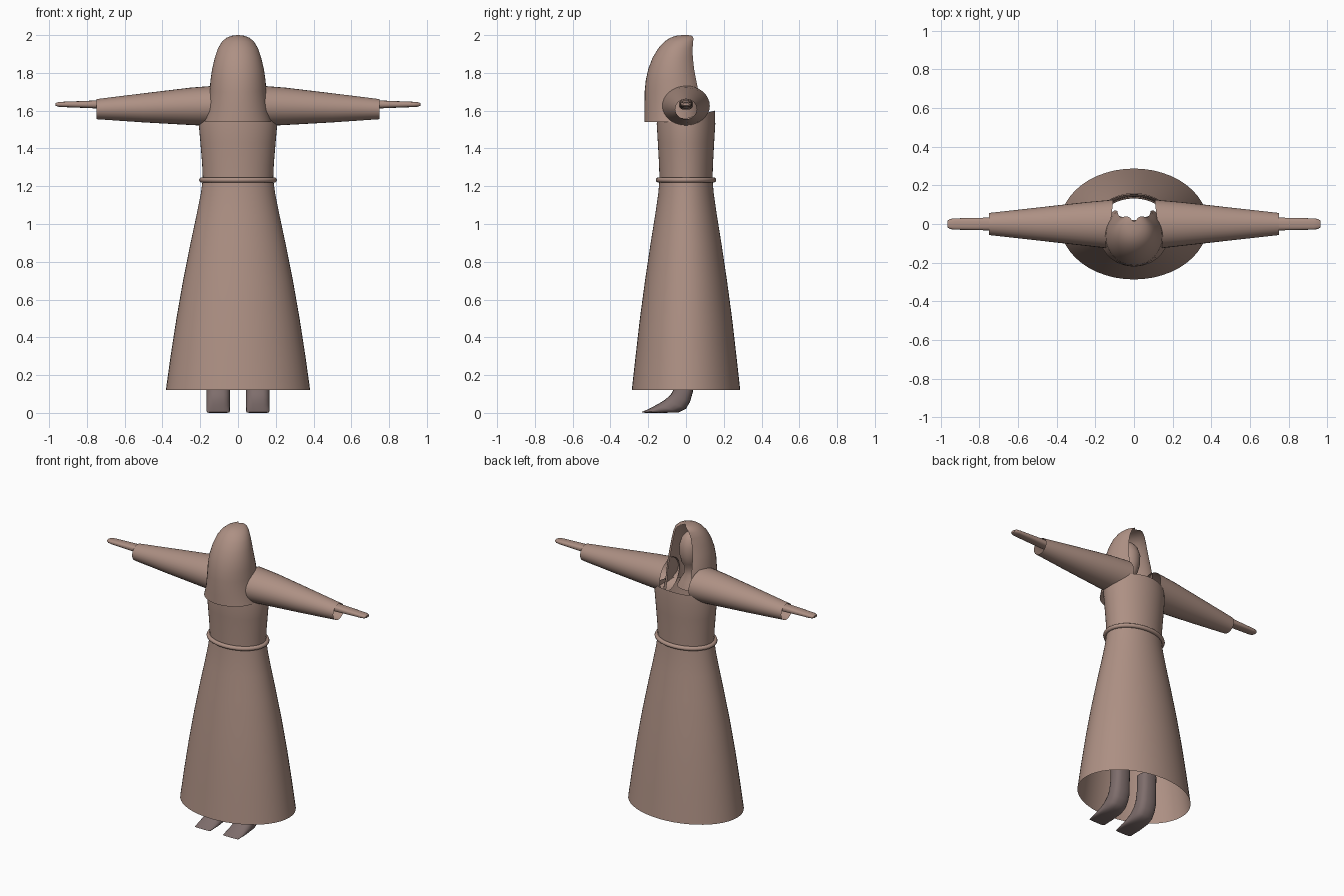
import bpy, bmesh, math
from math import sin, cos, pi, radians

if "Cube" in bpy.data.objects:
    bpy.data.objects.remove(bpy.data.objects["Cube"])


def material(name, rgb):
    m = bpy.data.materials.new(name)
    m.diffuse_color = (*rgb, 1)
    m.use_nodes = True
    m.node_tree.nodes["Principled BSDF"].inputs["Base Color"].default_value = m.diffuse_color
    return m


CLOTH = material("dusty_brown_cloth", (0.42, 0.28, 0.23))
LEATHER = material("dark_grey_brown_leather", (0.21, 0.155, 0.15))


def loft(name, rings, mat, closed=True, cap_start=False, cap_end=False, angle=40):
    """Skin a list of equal-length point rings."""
    bm = bmesh.new()
    vs = [[bm.verts.new(p) for p in r] for r in rings]
    n = len(rings[0])
    for a, b in zip(vs, vs[1:]):
        for i in range(n if closed else n - 1):
            j = (i + 1) % n
            bm.faces.new((a[i], a[j], b[j], b[i]))
    if cap_start:
        bm.faces.new(vs[0][::-1])
    if cap_end:
        bm.faces.new(vs[-1])
    bmesh.ops.recalc_face_normals(bm, faces=bm.faces)
    me = bpy.data.meshes.new(name)
    bm.to_mesh(me)
    bm.free()
    ob = bpy.data.objects.new(name, me)
    bpy.context.collection.objects.link(ob)
    me.materials.append(mat)
    bpy.ops.object.select_all(action='DESELECT')
    bpy.context.view_layer.objects.active = ob
    ob.select_set(True)
    bpy.ops.object.shade_smooth_by_angle(angle=radians(angle))
    return ob


def ring(rx, ry, z, cy=0, n=48):
    return [(rx * cos(2 * pi * i / n), cy + ry * sin(2 * pi * i / n), z) for i in range(n)]


# Flared skirt, open at the hem
skirt = [(.12, .382, .287), (.3, .357, .267), (.5, .326, .244), (.7, .291, .217),
         (.9, .251, .187), (1.05, .219, .163), (1.16, .197, .147), (1.24, .186, .14)]
loft("skirt", [ring(rx, ry, z) for z, rx, ry in skirt], CLOTH)

# Bodice, open at the neck and higher at the back
bodice = [(1.23, .186, .14), (1.32, .19, .143), (1.43, .199, .149), (1.53, .208, .155)]
rings = [ring(rx, ry, z) for z, rx, ry in bodice]
rings.append([(x * .98, y * .985, 1.56 + .04 * max(0, y / .155)) for x, y, z in rings[-1]])
loft("bodice", rings, CLOTH)

# Rope belt
N = 48
belt = []
for i in range(N + 1):
    a = 2 * pi * i / N
    belt.append([((.192 + .014 * cos(b)) * cos(a), (.146 + .014 * cos(b)) * sin(a), 1.233 + .014 * sin(b))
                 for b in [2 * pi * k / 10 for k in range(10)]])
loft("belt", belt, CLOTH)

# Hood shell: z, half width, front y, open rim y
hood = [(1.54, .178, -.22, .07), (1.6, .162, -.22, .07), (1.7, .15, -.219, .066), (1.76, .146, -.213, .054),
        (1.82, .137, -.2, .043), (1.88, .123, -.177, .036), (1.93, .106, -.147, .035),
        (1.965, .085, -.115, .038), (1.985, .062, -.085, .039), (1.996, .036, -.055, .032), (2.0, .006, -.02, .012)]
rings = []
for z, w, front, rim in hood:
    depth = (rim - front) / 1.82          # the arc wraps a little past the sides
    cy = front + depth
    end = pi / 2 + math.asin(.82)
    rings.append([(w * sin(t), cy - depth * cos(t), z)
                  for t in [-end + 2 * end * k / 32 for k in range(33)]])
loft("hood", rings, CLOTH, closed=False, cap_end=True, angle=60)

# Head and neck inside the hood
head = [(1.56, .09, .07), (1.61, .065, .055), (1.65, .04, .04), (1.7, .038, .04), (1.73, .055, .058),
        (1.78, .068, .07), (1.84, .07, .072), (1.89, .055, .055), (1.92, .03, .03), (1.93, .004, .004)]
loft("head_and_neck", [ring(a, b, z, -.05, 24) for z, a, b in head], CLOTH, cap_start=True, cap_end=True)


def limb_ring(x, ry, rz, cz, slant=0, n=32, p=1):
    pts = []
    for i in range(n):
        a = 2 * pi * i / n
        c, s = cos(a), sin(a)
        y = ry * math.copysign(abs(c) ** p, c)
        pts.append((x - slant * y, y, cz + rz * math.copysign(abs(s) ** p, s)))
    return pts


def mirrored(name, rings, mat, **kw):
    for side, s in (("left", 1), ("right", -1)):
        loft(side + "_" + name, [[(s * x, y, z) for x, y, z in r] for r in rings], mat, **kw)


# Sleeves, open at both ends
mirrored("sleeve", [limb_ring(.122, .126, .107, 1.625, .12), limb_ring(.25, .113, .099, 1.623),
                    limb_ring(.5, .085, .077, 1.615), limb_ring(.75, .057, .053, 1.608)], CLOTH)

# Flat mitten hands
hand = [(.5, .037, .027, 1.632), (.75, .033, .021, 1.633), (.85, .031, .017, 1.633), (.93, .029, .014, 1.633),
        (.953, .026, .012, 1.633), (.965, .017, .007, 1.633)]
mirrored("hand", [limb_ring(x, a, b, c, n=20, p=.75) for x, a, b, c in hand], CLOTH, cap_start=True, cap_end=True)


# Boots: sections run from the shaft down to the flat pointed toe (front y,z / back y,z)
sections = [(-.055, .3, .045, .3), (-.055, .2, .042, .2), (-.062, .13, .036, .11), (-.08, .098, .022, .06),
            (-.11, .07, .0, .022), (-.15, .046, -.04, .002), (-.195, .022, -.13, .0), (-.237, .004, -.215, .0)]
rings = []
for k, (fy, fz, by, bz) in enumerate(sections):
    w = .058 if k in (0, 1, 7) else .063
    r = []
    for i in range(20):
        a = 2 * pi * i / 20
        t = (1 + math.copysign(abs(cos(a)) ** .8, cos(a))) / 2
        r.append((.105 + w * math.copysign(abs(sin(a)) ** .7, sin(a)), by + (fy - by) * t, bz + (fz - bz) * t))
    rings.append(r)
mirrored("boot", rings, LEATHER, cap_start=True, cap_end=True)
